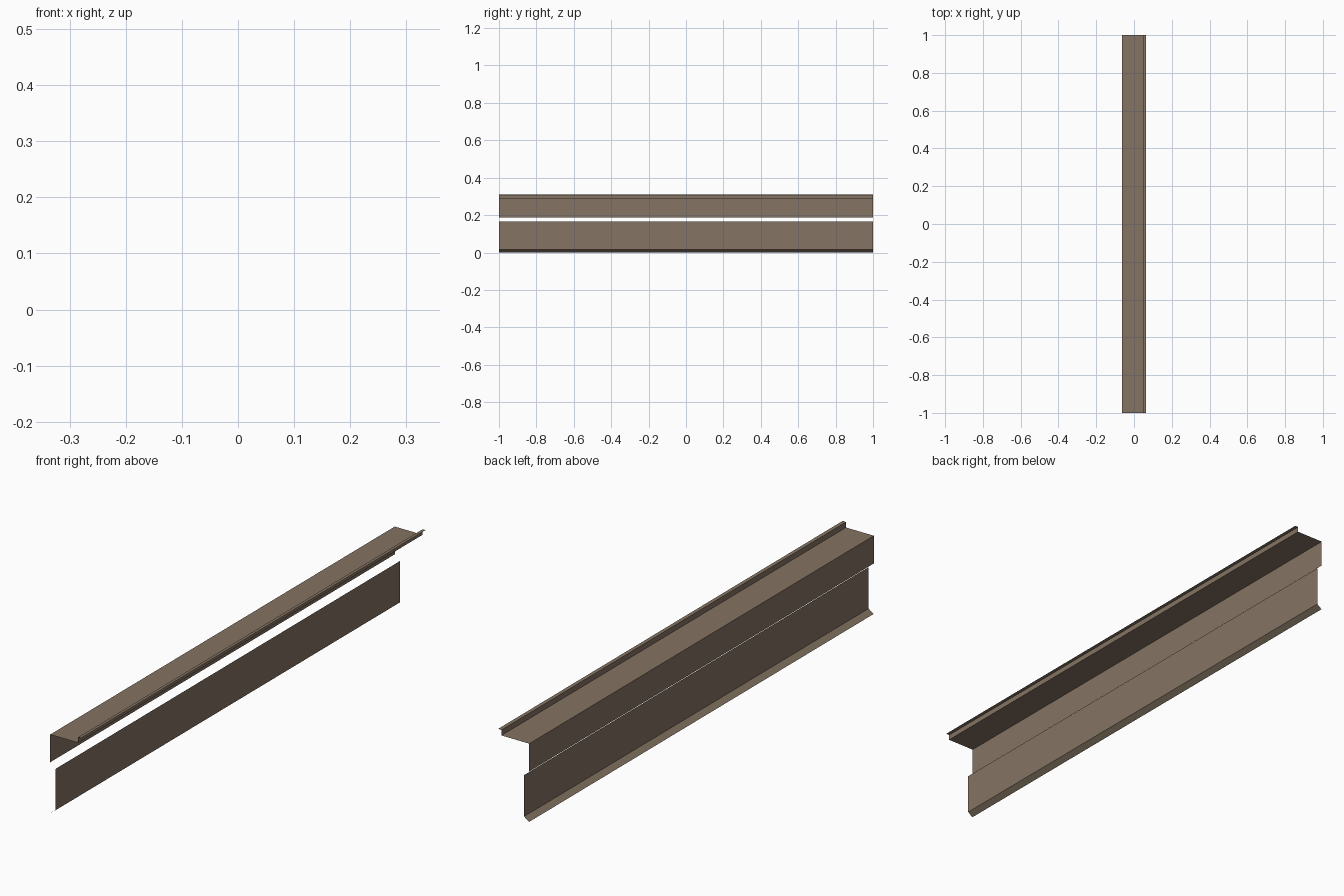
import bpy

if "Cube" in bpy.data.objects:
    bpy.data.objects.remove(bpy.data.objects["Cube"])

# One bronze-brown sheet metal colour
metal = bpy.data.materials.new("brown_sheet_metal")
metal.diffuse_color = (0.235, 0.175, 0.125, 1.0)
metal.use_nodes = True
metal.node_tree.nodes["Principled BSDF"].inputs["Base Color"].default_value = metal.diffuse_color


def folded_sheet(name, profile, half_length=1.0):
    """Extrude an open (x, z) profile along y as a thin folded sheet."""
    n = len(profile)
    verts = [(x, y, z) for y in (-half_length, half_length) for x, z in profile]
    faces = [(i, i + 1, n + i + 1, n + i) for i in range(n - 1)]
    mesh = bpy.data.meshes.new(name)
    mesh.from_pydata(verts, [], faces)
    mesh.materials.append(metal)
    obj = bpy.data.objects.new(name, mesh)
    bpy.context.collection.objects.link(obj)
    return obj


# Upper cap: wall, flat top, upstand and small outward hem
folded_sheet("upper_flashing", [
    (-0.063, 0.186), (-0.063, 0.288), (0.050, 0.288),
    (0.050, 0.308), (0.063, 0.309)])

# Lower apron: wall with a sloping drip edge
folded_sheet("lower_flashing", [
    (-0.042, 0.167), (-0.042, 0.015), (-0.062, 0.0)])
